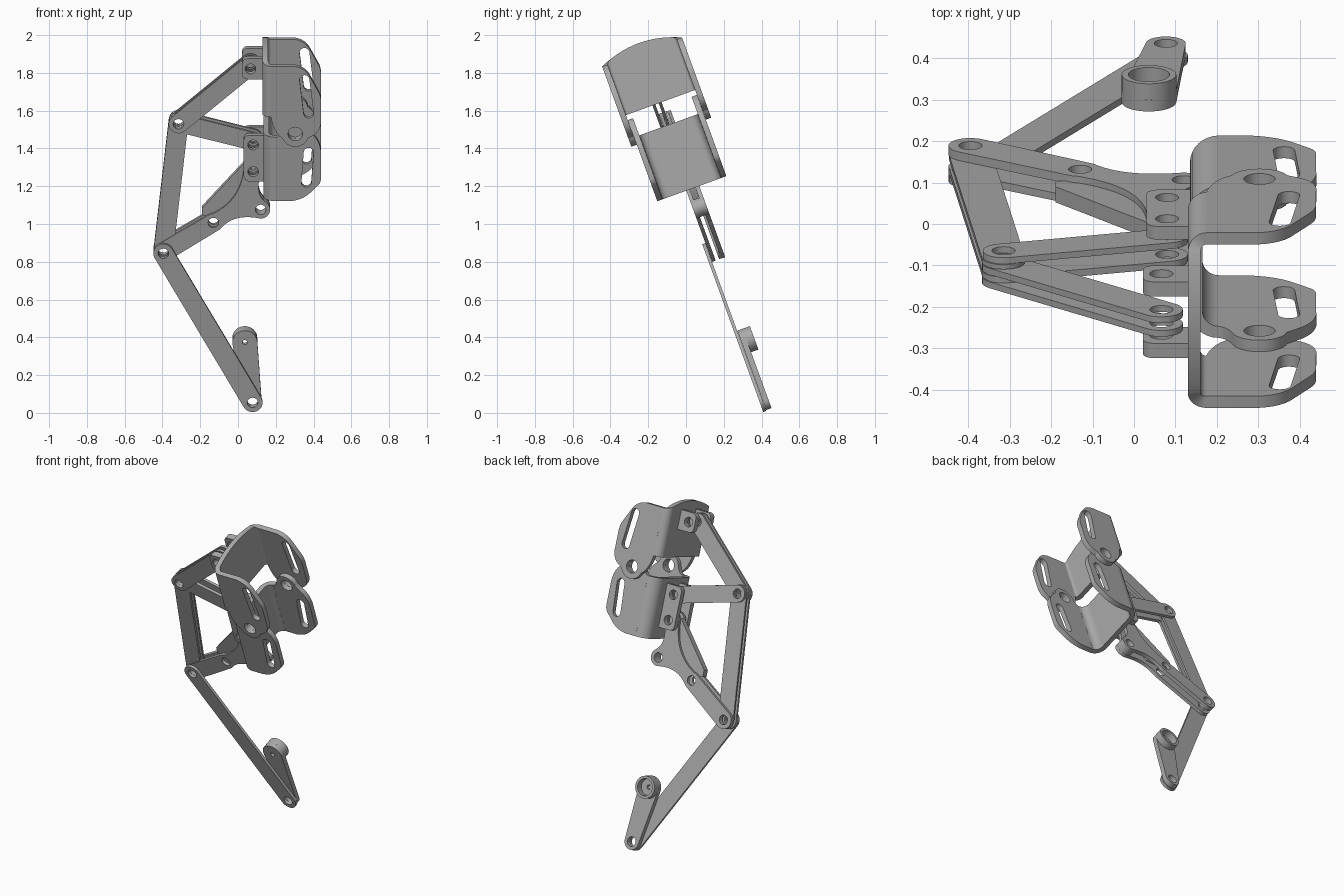
import bpy, bmesh
from math import sin, cos, acos, atan2, radians, degrees, hypot
from mathutils import Matrix

cube = bpy.data.objects.get("Cube")
if cube:
    bpy.data.objects.remove(cube, do_unlink=True)

metal = bpy.data.materials.new("grey_metal")
metal.use_nodes = True
GREY = (0.4, 0.4, 0.4, 1)
metal.diffuse_color = GREY
metal.node_tree.nodes["Principled BSDF"].inputs["Base Color"].default_value = GREY

# The mechanism is laid out flat in (x, v, n) and leans back by 20 degrees
TILT = radians(20)
S, C = sin(TILT), cos(TILT)
FRAME = Matrix(((1, 0, 0, 0), (0, -S, C, 0), (0, C, S, 0), (0, 0, 0, 1)))
MID = 0.435  # middle plane of the mechanism


def finish(name, bm):
    bmesh.ops.remove_doubles(bm, verts=bm.verts, dist=0.0002)
    bm.transform(FRAME)
    bmesh.ops.recalc_face_normals(bm, faces=bm.faces)
    me = bpy.data.meshes.new(name)
    bm.to_mesh(me)
    bm.free()
    me.materials.append(metal)
    ob = bpy.data.objects.new(name, me)
    bpy.context.scene.collection.objects.link(ob)
    bpy.ops.object.select_all(action='DESELECT')
    ob.select_set(True)
    bpy.context.view_layer.objects.active = ob
    bpy.ops.object.shade_smooth_by_angle(angle=radians(35))


def arc(c, r, a0, a1, steps=16):
    angles = [radians(a0 + (a1 - a0) * i / steps) for i in range(steps + 1)]
    return [(c[0] + r * cos(a), c[1] + r * sin(a)) for a in angles]


def circle(c, r):
    return arc(c, r, 0, 360, 32)[:-1]


def bend(p, c, q, steps=14):
    ts = [i / steps for i in range(1, steps)]
    return [tuple((1 - t) ** 2 * a + 2 * t * (1 - t) * b + t * t * d
                  for a, b, d in zip(p, c, q)) for t in ts]


def plate(name, outline, holes, n0, n1):
    """Flat plate with holes, between depths n0 and n1."""
    cu = bpy.data.curves.new(name, 'CURVE')
    cu.dimensions = '2D'
    cu.fill_mode = 'BOTH'
    cu.extrude = (n1 - n0) / 2
    for loop in [outline] + holes:
        sp = cu.splines.new('POLY')
        sp.points.add(len(loop) - 1)
        for pt, (x, v) in zip(sp.points, loop):
            pt.co = (x, v, 0, 1)
        sp.use_cyclic_u = True
    tmp = bpy.data.objects.new(name + "_tmp", cu)
    bm = bmesh.new()
    bm.from_mesh(tmp.to_mesh())
    tmp.to_mesh_clear()
    bpy.data.objects.remove(tmp)
    bpy.data.curves.remove(cu)
    bmesh.ops.translate(bm, verts=bm.verts, vec=(0, 0, (n0 + n1) / 2))
    finish(name, bm)


def capsule(p, q, r1, r2):
    dx, dy = q[0] - p[0], q[1] - p[1]
    th = degrees(atan2(dy, dx))
    f = degrees(acos((r1 - r2) / hypot(dx, dy)))
    return arc(p, r1, th + f, th + 360 - f) + arc(q, r2, th - f, th + f)


HOLE = 0.028


def link(name, p, q, n0, n1, r=0.052):
    plate(name, capsule(p, q, r, r), [circle(p, HOLE), circle(q, HOLE)], n0, n1)


def pair(name, outline, holes, inner, outer):
    """Two plates mirrored about the middle plane."""
    plate(name + "_front", outline, holes, MID - outer, MID - inner)
    plate(name + "_back", outline, holes, MID + inner, MID + outer)


def channel_web(name, x, half, radius, v0, v1, bulge):
    """Bent sheet joining the two flanges of a bracket."""
    t = 0.03

    def profile(r, inset):
        cx, h = x + radius, half - radius
        return (arc((cx, MID - h), r, 270, 180, 8)
                + [(x + inset, MID + h * k / 6) for k in range(-5, 6)]
                + arc((cx, MID + h), r, 180, 90, 8))

    def top(n):
        return v1 + bulge * (1 - ((n - MID) / half) ** 2)

    bm = bmesh.new()
    outer, inner = profile(radius, 0), profile(radius - t, t)
    rows = []
    for (xo, no), (xi, ni) in zip(outer, inner):
        rows.append([bm.verts.new(c) for c in
                     ((xo, v0, no), (xo, top(no), no), (xi, top(no), ni), (xi, v0, ni))])
    for a, b in zip(rows, rows[1:]):
        for k in range(4):
            bm.faces.new((a[k], a[k - 1], b[k - 1], b[k]))
    bm.faces.new(rows[0])
    bm.faces.new(rows[-1])
    finish(name, bm)


# Joint centres (x, v)
top_joint = (0.066, 1.815)
elbow = (-0.315, 1.485)
hinge_upper = (0.08, 1.38)
hinge_lower = (0.08, 1.23)
knee = (-0.395, 0.757)
rocker_left = (-0.13, 0.924)
rocker_right = (0.12, 0.998)
tip = (0.077, -0.083)
hub = (0.036, 0.25)
pivot = (0.303, 1.495)

# Upper bracket
upper = ([(0.174, 1.875), (0.3, 1.875)]
         + bend((0.3, 1.875), (0.36, 1.865), (0.385, 1.81), 6)
         + [(0.385, 1.81), (0.43, 1.725)] + bend((0.43, 1.725), (0.44, 1.7), (0.44, 1.67), 5)
         + [(0.44, 1.56)] + bend((0.44, 1.56), (0.435, 1.5), (0.385, 1.48), 6)
         + arc(pivot, 0.072, -20, -160)
         + bend((0.235, 1.47), (0.19, 1.5), (0.174, 1.59), 6) + [(0.174, 1.59)])
upper_slot = capsule((0.352, 1.8), (0.374, 1.61), 0.026, 0.026)
pair("upper_bracket_flange", upper, [circle(pivot, 0.038), upper_slot], 0.195, 0.225)
channel_web("upper_bracket_web", 0.13, 0.225, 0.045, 1.59, 1.875, 0.05)

# Lower bracket
lower = ([(0.204, 1.105), (0.28, 1.105)]
         + bend((0.28, 1.105), (0.35, 1.115), (0.39, 1.16), 6)
         + [(0.425, 1.195)] + bend((0.425, 1.195), (0.44, 1.21), (0.44, 1.24), 5)
         + [(0.44, 1.38)] + bend((0.44, 1.38), (0.435, 1.45), (0.385, 1.49), 6)
         + arc(pivot, 0.067, 10, 165)
         + bend((0.238, 1.51), (0.225, 1.47), (0.204, 1.465), 6) + [(0.204, 1.465)])
lower_slot = capsule((0.374, 1.38), (0.362, 1.21), 0.026, 0.026)
pair("lower_bracket_flange", lower, [circle(pivot, 0.038), lower_slot], 0.165, 0.1945)
channel_web("lower_bracket_web", 0.135, 0.1945, 0.07, 1.105, 1.465, 0)

# Lugs that hold the links on each bracket
lug = (arc((0.05, 1.845), 0.028, 90, 180, 6) + arc((0.05, 1.785), 0.028, 180, 270, 6)
       + [(0.14, 1.757), (0.14, 1.873)])
pair("upper_lug", lug, [circle(top_joint, HOLE)], 0.06, 0.098)
hinge = (arc((0.06, 1.405), 0.03, 90, 180, 6) + arc((0.06, 1.205), 0.03, 180, 270, 6)
         + [(0.145, 1.175), (0.145, 1.435)])
pair("lower_lug", hinge, [circle(hinge_upper, HOLE), circle(hinge_lower, HOLE)], 0.047, 0.081)

# Link bars
link("top_link_front", elbow, top_joint, 0.39, 0.406)
link("top_link_back", elbow, top_joint, 0.425, 0.441)
link("middle_link_front", elbow, hinge_upper, 0.407, 0.4245, 0.05)
link("middle_link_back", elbow, hinge_upper, 0.456, 0.472, 0.05)
link("side_link_front", knee, elbow, 0.409, 0.423)
link("side_link_back", knee, elbow, 0.443, 0.455)
link("long_link", knee, tip, 0.386, 0.403, 0.053)

# Rocker: a bar from the knee that spreads into two curved arms
d_end = arc(knee, 0.053, 122, 302)
f_low = arc(rocker_left, 0.05, -58, -35, 6)
g_end = arc(rocker_right, 0.05, -105, 60)
h_end = arc(hinge_lower, 0.05, -30, 170)
f_top = arc(rocker_left, 0.05, 95, 122, 6)
rocker = (d_end + f_low + bend(f_low[-1], (-0.02, 0.975), g_end[0])
          + g_end + bend(g_end[-1], (0.085, 1.09), h_end[0])
          + h_end + bend(h_end[-1], (0.02, 1.05), f_top[0]) + f_top)
holes = [circle(p, HOLE) for p in (knee, rocker_left, rocker_right, hinge_lower)]
plate("rocker_front", rocker, holes, 0.404, 0.4235)
plate("rocker_back", rocker, holes, 0.4545, 0.477)

# Straight-edged core between the rocker plates
core = [(-0.19, 0.96), (-0.19, 1.0), (0.03, 1.25), (0.045, 1.2), (0.03, 1.08),
        (-0.04, 0.975), (-0.15, 0.96)]
plate("rocker_core", core, [], 0.42, 0.46)
plate("rocker_spacer", circle(rocker_right, 0.049), [circle(rocker_right, HOLE)], 0.42, 0.46)

# End lever with its cup
plate("end_lever", capsule(hub, tip, 0.066, 0.048),
      [circle(hub, 0.013), circle(tip, HOLE)], 0.404, 0.434)
plate("end_cup", circle(hub, 0.066), [circle(hub, 0.05)], 0.433, 0.475)
